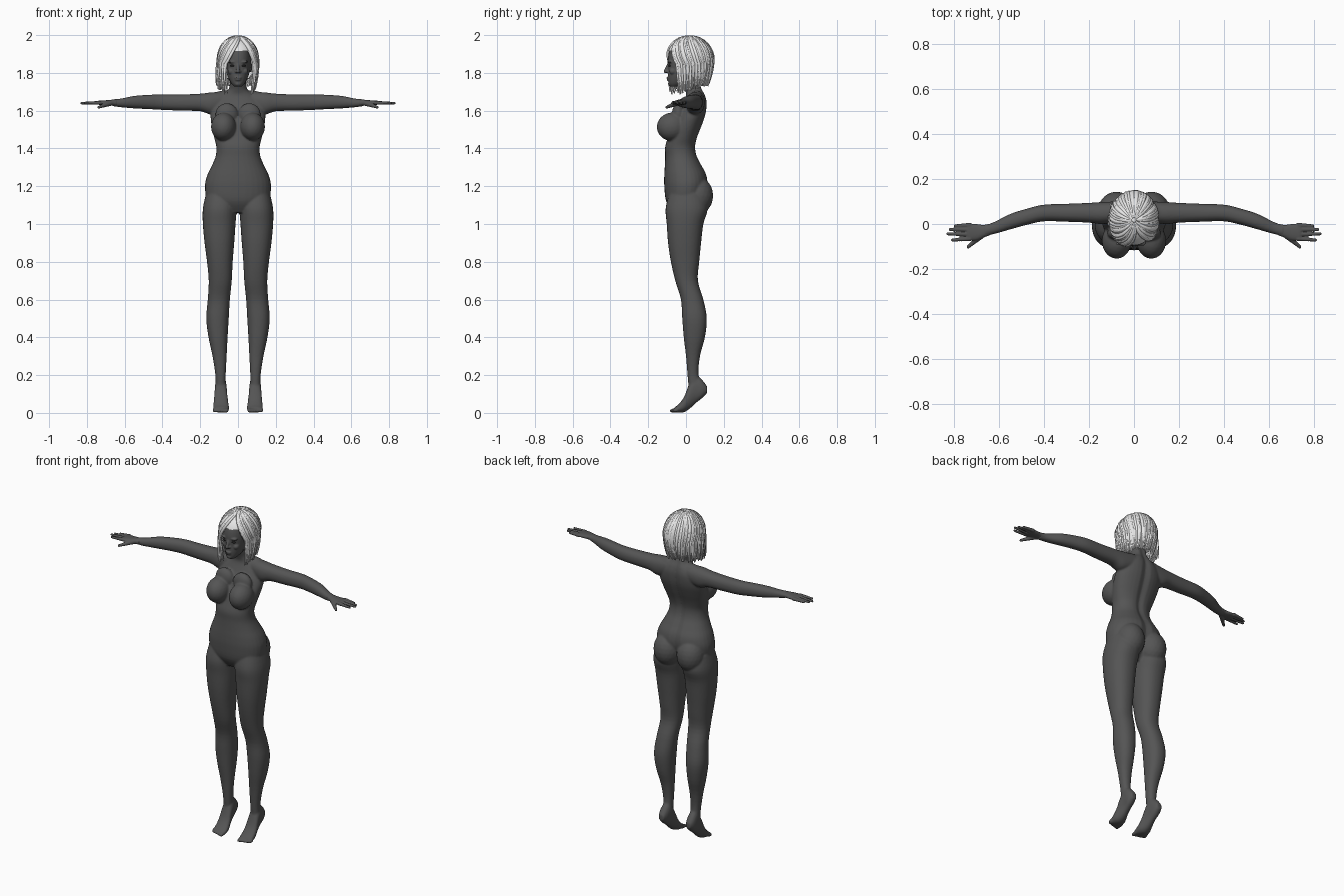
import bpy, bmesh, math, random
from mathutils import Vector, Matrix

random.seed(4)
cube = bpy.data.objects.get("Cube")
if cube:
    bpy.data.objects.remove(cube, do_unlink=True)


def material(name, value):
    mat = bpy.data.materials.new(name)
    mat.use_nodes = True
    colour = (value, value, value, 1)
    mat.diffuse_color = colour
    mat.node_tree.nodes["Principled BSDF"].inputs["Base Color"].default_value = colour
    return mat


SKIN = material("dark grey skin", 0.09)
HAIR = material("pale hair", 0.8)
EYE = material("eye black", 0.03)


def catmull(rings, steps=4):
    """Smoothly interpolate rows of numbers."""
    out = []
    for i in range(len(rings) - 1):
        a, b, c, d = (rings[min(max(k, 0), len(rings) - 1)] for k in range(i - 1, i + 3))
        for s in range(steps):
            t = s / steps
            out.append([q + t / 2 * (r - p + t * (2 * p - 5 * q + 4 * r - w + t * (3 * (q - r) + w - p)))
                        for p, q, r, w in zip(a, b, c, d)])
    return out + [list(rings[-1])]


def loft(bm, rings, place, groove=0.0, sides=32):
    """Skin rounded sections; each ring is position, u0, u1, v0, v1."""
    loops = []
    for pos, u0, u1, v0, v1 in catmull(rings):
        loop = []
        for k in range(sides):
            ang = math.tau * k / sides
            c, s = math.cos(ang), math.sin(ang)
            c = math.copysign(abs(c) ** 0.9, c)
            s = math.copysign(abs(s) ** 0.9, s)
            u = (u0 + u1) / 2 + (u1 - u0) / 2 * c
            v = (v0 + v1) / 2 + (v1 - v0) / 2 * s
            if s > 0:
                v -= groove * math.exp(-(u / 0.02) ** 2)
            loop.append(bm.verts.new(place(pos, u, v)))
        loops.append(loop)
    for a, b in zip(loops, loops[1:]):
        for k in range(sides):
            n = (k + 1) % sides
            bm.faces.new((a[k], a[n], b[n], b[k]))
    bm.faces.new(loops[0])
    bm.faces.new(loops[-1])


def ball(bm, centre, radii, tilt=0.0):
    m = Matrix.Translation(centre) @ Matrix.Rotation(tilt, 4, "X") @ Matrix.Diagonal((*radii, 1))
    bmesh.ops.create_icosphere(bm, subdivisions=3, radius=1, matrix=m)


def beads(bm, start, end, r0, r1, count=14):
    """A rounded digit, fused later by remeshing."""
    for k in range(count):
        t = k / (count - 1)
        r = r0 + (r1 - r0) * t
        ball(bm, Vector(start).lerp(Vector(end), t), (r, r, r))


def finish(obj, mat):
    bpy.ops.object.select_all(action="DESELECT")
    obj.select_set(True)
    bpy.context.view_layer.objects.active = obj
    bpy.ops.object.convert(target="MESH")
    obj.data.materials.clear()
    obj.data.materials.append(mat)
    bpy.ops.object.shade_smooth()


def make(name, bm, mat, voxel=0, smooth=0):
    bmesh.ops.recalc_face_normals(bm, faces=bm.faces)
    mesh = bpy.data.meshes.new(name)
    bm.to_mesh(mesh)
    bm.free()
    obj = bpy.data.objects.new(name, mesh)
    bpy.context.collection.objects.link(obj)
    if voxel:
        remesh = obj.modifiers.new("fuse", "REMESH")
        remesh.mode = "VOXEL"
        remesh.voxel_size = voxel
        soft = obj.modifiers.new("soften", "SMOOTH")
        soft.factor, soft.iterations = 0.5, smooth
    finish(obj, mat)
    return obj


def upright(side):
    return lambda z, x, y: (side * x, y, z)


# Torso and neck: height, half width, front, back
TORSO = [(1.06, .09, -.07, .05), (1.12, .16, -.105, .09), (1.2, .175, -.115, .115), (1.26, .162, -.115, .11),
         (1.31, .138, -.112, .085), (1.36, .118, -.11, .06), (1.41, .115, -.11, .052), (1.46, .127, -.095, .062),
         (1.52, .14, -.075, .085), (1.58, .145, -.045, .105), (1.64, .13, -.015, .112), (1.68, .09, .0, .105),
         (1.71, .052, -.005, .092), (1.75, .043, -.02, .08), (1.81, .043, -.03, .075)]
# Leg: height, inner, outer, front, back
LEG = [(1.16, .01, .17, -.09, .1), (1.08, .008, .186, -.108, .115), (1, .013, .186, -.102, .092),
       (.9, .02, .177, -.095, .08), (.8, .028, .164, -.08, .07), (.7, .033, .155, -.057, .063),
       (.6, .043, .16, -.027, .092), (.5, .049, .168, -.02, .11), (.4, .055, .156, -.012, .1),
       (.3, .06, .135, .0, .074), (.2, .065, .12, .008, .066), (.12, .065, .12, .015, .09)]
# Foot on tiptoe: depth, inner, outer, bottom, top
FOOT = [(.112, .075, .108, .105, .14), (.085, .065, .12, .078, .175), (.05, .06, .122, .05, .2),
        (.02, .057, .125, .022, .16), (-.01, .05, .13, .004, .085), (-.04, .047, .132, .001, .045),
        (-.06, .05, .13, .003, .03)]
# Arm: reach, front, back, bottom, top
ARM = [(.07, .01, .1, 1.6, 1.7), (.14, .0, .098, 1.58, 1.697), (.2, .006, .094, 1.597, 1.69),
       (.3, .01, .09, 1.6, 1.686), (.4, .012, .086, 1.604, 1.686), (.47, -.002, .07, 1.608, 1.684),
       (.55, -.024, .045, 1.612, 1.678), (.62, -.044, .01, 1.618, 1.664), (.67, -.056, -.008, 1.625, 1.66)]

body = bmesh.new()
loft(body, [(z, -w, w, f, b) for z, w, f, b in TORSO], upright(1), groove=0.012)
for side in (1, -1):
    loft(body, LEG, upright(side))
    loft(body, FOOT, lambda y, x, z: (side * x, y, z))
    loft(body, ARM, lambda x, y, z: (side * x, y, z))
    # Hips, chest and shoulders
    ball(body, (side * .078, .06, 1.15), (.082, .084, .1))
    ball(body, (side * .077, -.075, 1.515), (.066, .08, .075), 0.15)
    ball(body, (side * .06, -.04, 1.58), (.06, .035, .06))
    ball(body, (side * .065, .055, 1.675), (.075, .035, .032))
    # Toes
    for k in range(5):
        x = .06 + .016 * k
        beads(body, (side * x, -.05, .016), (side * x, -.076 + .004 * k, .011), .012, .0105 - .0005 * k, 5)
make("body", body, SKIN, 0.0055, 5)

# Hands
for side, label in ((1, "left"), (-1, "right")):
    hand = bmesh.new()
    palm = [(.64, -.05, .002, 1.622, 1.66), (.67, -.06, -.004, 1.627, 1.658),
            (.7, -.072, .0, 1.628, 1.655), (.735, -.074, .002, 1.631, 1.653), (.745, -.07, -.002, 1.634, 1.65)]
    loft(hand, palm, lambda x, y, z: (side * x, y, z))
    for base, tip, reach in ((-.005, -.008, .795), (-.025, -.024, .818), (-.046, -.044, .828), (-.066, -.071, .808)):
        beads(hand, (side * .73, base, 1.642), (side * reach, tip, 1.64), .0105, .007)
    beads(hand, (side * .675, -.048, 1.64), (side * .738, -.102, 1.618), .015, .0075)
    make(label + "_hand", hand, SKIN, 0.0035, 3)

# Head with nose, brow, lips and ears
HEAD = [(1.728, .02, -.083, -.04), (1.745, .036, -.092, .0), (1.78, .054, -.096, .06), (1.82, .064, -.095, .095),
        (1.87, .069, -.097, .115), (1.92, .064, -.085, .11), (1.955, .045, -.05, .08), (1.97, .02, -.02, .04)]
head = bmesh.new()
loft(head, [(z, -w, w, f, b) for z, w, f, b in HEAD], upright(1))
beads(head, (0, -.092, 1.845), (0, -.108, 1.808), .008, .01)
ball(head, (0, -.094, 1.774), (.019, .01, .005))
ball(head, (0, -.092, 1.764), (.017, .01, .006))
ball(head, (0, -.082, 1.742), (.018, .013, .013))
for side in (1, -1):
    ball(head, (side * .01, -.098, 1.806), (.008, .008, .006))
    ball(head, (side * .03, -.085, 1.858), (.024, .013, .007))
    ball(head, (side * .036, -.068, 1.808), (.018, .02, .018))
    ball(head, (side * .067, .012, 1.83), (.008, .016, .028))
make("head", head, SKIN, 0.0035, 3)

for side, label in ((1, "left"), (-1, "right")):
    eye = bmesh.new()
    ball(eye, (side * .029, -.086, 1.838), (.013, .008, .0055))
    make(label + "_eye", eye, EYE)

# Hair cap, open at the face and underside
CENTRE = Vector((0, .018, 1.868))
RADII = Vector((.103, .122, .122))
cap = bmesh.new()
bmesh.ops.create_uvsphere(cap, u_segments=48, v_segments=32, radius=1,
                          matrix=Matrix.Translation(CENTRE) @ Matrix.Diagonal((*RADII, 1)))
hole = []
for face in cap.faces:
    p = face.calc_center_median()
    if p.z < 1.76 or (p.y < -.025 and p.z < 1.92):
        hole.append(face)
bmesh.ops.delete(cap, geom=hole, context="FACES")
make("hair_cap", cap, HAIR)

# Hair locks fall from a side parting, around the face, to a bob
curve = bpy.data.curves.new("hair_locks", "CURVE")
curve.dimensions = "3D"
curve.bevel_depth = 0.0085
curve.bevel_resolution = 1
PART, COUNT, POINTS = 15, 190, 15
for i in range(COUNT):
    start = PART + 360 * (i + random.random()) / COUNT
    turn = (start - PART) / 360
    # Locks spread from the part so that the face stays open
    end = 58 + turn * (322 - 58)
    front = abs(turn - 0.5) * 2
    hem = 1.75 - 0.05 * front ** 2 + random.uniform(-.018, .012)
    flare = random.uniform(-.006, .006) + (random.uniform(0, .03) if turn > 0.65 else 0)
    spline = curve.splines.new("POLY")
    spline.points.add(POINTS - 1)
    layer = random.uniform(.97, 1.04)
    for k, point in enumerate(spline.points):
        t = k / (POINTS - 1)
        ang = math.radians(start + (end - start) * min(1, t * 1.5) ** 1.2)
        polar = min(t / 0.6, 1) * math.pi / 2 + 0.08
        drop = max(0, (t - 0.6) / 0.4)
        ring = math.sin(min(polar, math.pi / 2)) * layer - 0.2 * drop ** 2
        x = CENTRE.x + math.sin(ang) * (RADII.x * ring + flare * drop)
        y = CENTRE.y - math.cos(ang) * (RADII.y * ring + flare * drop)
        z = CENTRE.z + RADII.z * max(0, math.cos(polar)) * layer
        z += (hem - CENTRE.z) * drop
        point.co = (x, y, z, 1)
        point.radius = 0.15 + 0.85 * math.sin(math.pi * min(1, 0.12 + 0.86 * t)) ** 0.6
locks = bpy.data.objects.new("hair_locks", curve)
bpy.context.collection.objects.link(locks)
finish(locks, HAIR)
